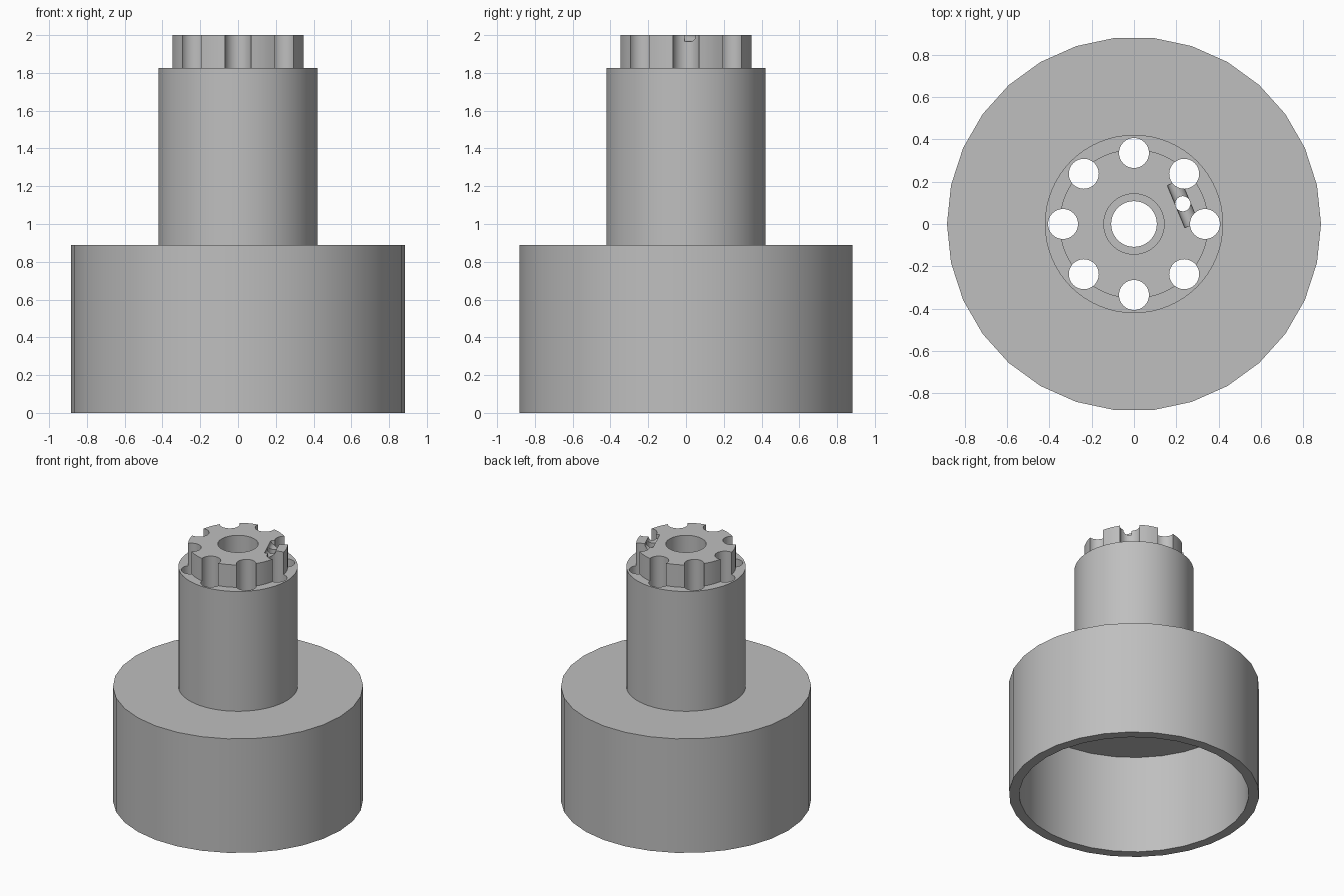
import bpy
from math import cos, sin, pi, radians

cube = bpy.data.objects.get("Cube")
if cube:
    bpy.data.objects.remove(cube, do_unlink=True)

grey = bpy.data.materials.new("plain grey")
grey.use_nodes = True
colour = (0.52, 0.52, 0.52, 1)
grey.diffuse_color = colour
grey.node_tree.nodes["Principled BSDF"].inputs["Base Color"].default_value = colour


def cylinder(name, radius, low, high, x=0, y=0, sides=64):
    """Upright cylinder with its first corner on +x."""
    bpy.ops.mesh.primitive_cylinder_add(
        vertices=sides, radius=radius, depth=high - low,
        location=(x, y, (low + high) / 2), rotation=(0, 0, pi / 2))
    obj = bpy.context.object
    bpy.ops.object.transform_apply(location=False, rotation=True, scale=False)
    obj.name = name
    obj.data.materials.append(grey)
    return obj


def combine(target, tool, operation):
    """Apply a boolean and remove its helper."""
    tool.hide_render = True
    mod = target.modifiers.new(tool.name, "BOOLEAN")
    mod.object, mod.operation, mod.solver = tool, operation, "EXACT"
    bpy.context.view_layer.objects.active = target
    bpy.ops.object.modifier_apply(modifier=mod.name)
    bpy.data.objects.remove(tool, do_unlink=True)


TOP, SHOULDER, RIM, CEILING = 2.0, 1.825, 0.89, 0.77

# Wide base, stem and crown joined into one solid
hub = cylinder("stemmed_cup", 0.885, 0, RIM, sides=30)
combine(hub, cylinder("stem", 0.422, 0.5, SHOULDER), "UNION")
combine(hub, cylinder("crown", 0.353, 1.5, TOP), "UNION")

# Open underside
combine(hub, cylinder("cavity", 0.812, -0.2, CEILING, sides=30), "DIFFERENCE")

# Stepped centre bore
combine(hub, cylinder("bore", 0.108, 0.5, 2.2), "DIFFERENCE")
combine(hub, cylinder("counterbore", 0.143, RIM, 2.2), "DIFFERENCE")

# Eight lengthwise channels that notch the crown
for i in range(8):
    a = i * pi / 4
    channel = cylinder("channel", 0.071, 0.5, 2.2,
                       0.336 * cos(a), 0.336 * sin(a), 32)
    combine(hub, channel, "DIFFERENCE")

# Small pin hole and the round groove across it
a = radians(22.5)
px, py = 0.25 * cos(a), 0.25 * sin(a)
combine(hub, cylinder("pin_hole", 0.036, 0.5, 2.2, px, py, 24), "DIFFERENCE")
groove = cylinder("groove", 0.035, -0.108, 0.108, sides=24)
groove.rotation_euler = (pi / 2, 0, a)
groove.location = (px, py, TOP)
bpy.context.view_layer.update()
combine(hub, groove, "DIFFERENCE")

# Smooth round walls with crisp rims
bpy.ops.object.select_all(action="DESELECT")
hub.select_set(True)
bpy.context.view_layer.objects.active = hub
bpy.ops.object.transform_apply(location=True, rotation=True, scale=True)
bpy.ops.object.shade_smooth_by_angle(angle=radians(30))
